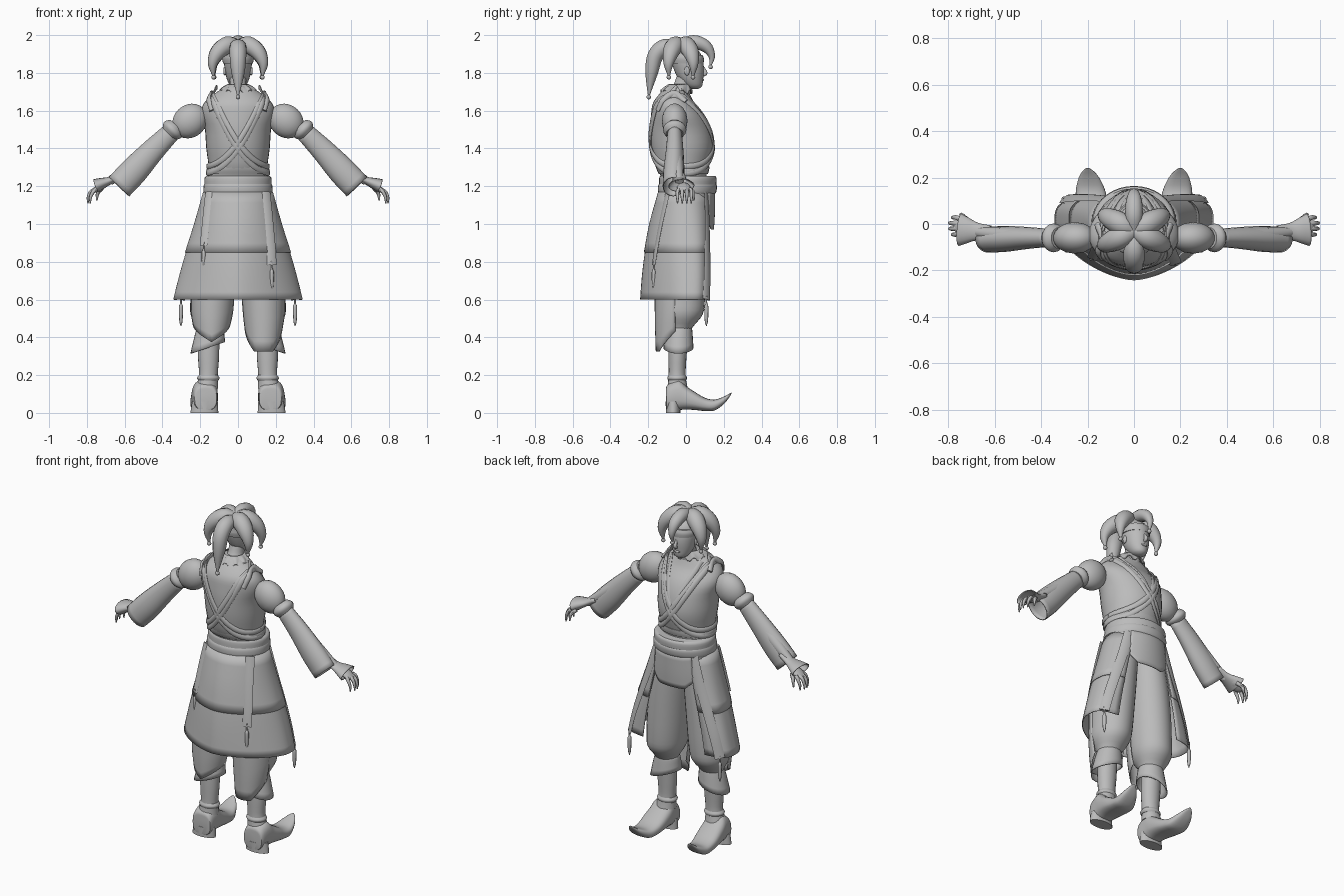
import bpy, bmesh, math
from mathutils import Vector, Matrix

if "Cube" in bpy.data.objects:
    bpy.data.objects.remove(bpy.data.objects["Cube"])

grey = bpy.data.materials.new("plain_grey")
grey.use_nodes = True
grey.diffuse_color = (0.5, 0.5, 0.5, 1)
grey.node_tree.nodes["Principled BSDF"].inputs["Base Color"].default_value = (0.5, 0.5, 0.5, 1)


def finish(name, bm, mirror=False, thick=0):
    bmesh.ops.recalc_face_normals(bm, faces=bm.faces)
    me = bpy.data.meshes.new(name)
    bm.to_mesh(me)
    bm.free()
    me.materials.append(grey)
    for p in me.polygons:
        p.use_smooth = True
    me.set_sharp_from_angle(angle=math.radians(45))
    ob = bpy.data.objects.new(name, me)
    bpy.context.collection.objects.link(ob)
    if thick:
        ob.modifiers.new("thickness", 'SOLIDIFY').thickness = thick
    if mirror:
        ob.modifiers.new("mirror", 'MIRROR').use_mirror_merge = False


def smooth_rows(rows, steps):
    """Catmull-Rom interpolation of number tuples."""
    v = [Vector(r) for r in rows]
    v = [v[0] * 2 - v[1]] + v + [v[-1] * 2 - v[-2]]
    out = []
    for i in range(1, len(v) - 2):
        a, b, c, d = v[i - 1:i + 3]
        for s in range(steps):
            t = s / steps
            out.append((b * 2 + (c - a) * t + (a * 2 - b * 5 + c * 4 - d) * t ** 2
                        + (b * 3 - a - c * 3 + d) * t ** 3) * 0.5)
    return out + [v[-2]]


def skin(name, rings, closed=True, cap=True, mirror=False, thick=0):
    bm = bmesh.new()
    vs = [[bm.verts.new(p) for p in ring] for ring in rings]
    n = len(vs[0])
    for a, b in zip(vs, vs[1:]):
        for j in range(n if closed else n - 1):
            k = (j + 1) % n
            bm.faces.new((a[j], a[k], b[k], b[j]))
    if cap:
        bm.faces.new(vs[0])
        bm.faces.new(vs[-1])
    finish(name, bm, mirror, thick)


def wrap(name, rows, arc=(0, 360), n=28, steps=3, hem=None, mirror=False, thick=0):
    """Horizontal ellipses (z, cx, cy, rx, ry), whole or as an open arc."""
    closed = arc[1] - arc[0] == 360
    rows = smooth_rows(rows, steps)
    rings = []
    for i, (z, cx, cy, rx, ry) in enumerate(rows):
        ring = []
        for j in range(n if closed else n + 1):
            a = math.radians(arc[0] + (arc[1] - arc[0]) * j / n)
            dz = hem(j / n) * i / (len(rows) - 1) if hem else 0
            ring.append((cx + rx * math.cos(a), cy + ry * math.sin(a), z + dz))
        rings.append(ring)
    skin(name, rings, closed, not thick, mirror, thick)


def tube(name, pts, side=(0, 1, 0), flat=1, n=12, steps=4, mirror=False, thick=0):
    """Tapered tube along (x, y, z, radius); flat scales it along side."""
    pts = smooth_rows(pts, steps)
    rings = []
    for i, p in enumerate(pts):
        c = p.to_3d()
        t = (pts[min(i + 1, len(pts) - 1)] - pts[max(i - 1, 0)]).to_3d().normalized()
        s = Vector(side(c) if callable(side) else side)
        u = (s - t * s.dot(t)).normalized()
        v = t.cross(u)
        r = max(p[3], 0.001)
        rings.append([c + u * r * flat * math.cos(a) + v * r * math.sin(a)
                      for a in (math.tau * j / n for j in range(n))])
    skin(name, rings, True, not thick, mirror, thick)


def ball(name, c, r, turn=0, mirror=False):
    bm = bmesh.new()
    m = Matrix.Translation(c) @ Matrix.Rotation(turn, 4, 'Y') @ Matrix.Diagonal((*r, 1))
    bmesh.ops.create_uvsphere(bm, u_segments=18, v_segments=12, radius=1, matrix=m)
    finish(name, bm, mirror)


# Head, face and neck
wrap("head", [(1.715, 0, .05, .015, .015), (1.73, 0, .04, .04, .045), (1.77, 0, .025, .06, .066),
              (1.82, 0, .015, .07, .08), (1.87, 0, .005, .074, .083), (1.92, 0, -.005, .06, .07),
              (1.95, 0, -.01, .02, .02)])
tube("nose", [(0, .088, 1.835, .005), (0, .103, 1.8, .011), (0, .088, 1.787, .008)], side=(1, 0, 0))
ball("mouth", (0, .088, 1.763), (.02, .008, .007))
ball("ears", (.07, .005, 1.81), (.008, .014, .024), mirror=True)
wrap("neck", [(1.78, 0, 0, .045, .05), (1.73, 0, -.02, .045, .05), (1.67, 0, -.05, .07, .07)])
wrap("neck_frill", [(1.74, 0, -.035, .055, .058), (1.722, 0, -.045, .085, .072),
                    (1.705, 0, -.05, .1, .085)], n=40, thick=.005,
     hem=lambda f: -.015 if round(f * 40) % 4 < 2 else .005)

# Hat with six drooping tails and bells
wrap("hat_band", [(1.895, 0, 0, .08, .088), (1.875, 0, .003, .084, .092), (1.85, 0, .005, .079, .088)])
wrap("hat_cap", [(1.965, 0, -.03, .02, .02), (1.95, 0, -.025, .06, .06), (1.88, 0, -.005, .08, .088)])
side_tail = [(0, 1.945, .03), (.06, 1.948, .046), (.117, 1.91, .042), (.148, 1.85, .026), (.143, 1.785, .006)]
front_tail = [(0, 1.945, .03), (.07, 1.964, .036), (.135, 1.94, .032), (.166, 1.89, .018), (.16, 1.84, .006)]
back_tail = [(0, 1.93, .03), (.08, 1.938, .042), (.132, 1.89, .042), (.152, 1.8, .033), (.167, 1.68, .005)]
for name, deg, shape, both in (("hat_tail_front_side", 28, side_tail, True),
                               ("hat_tail_rear_side", -25, side_tail, True),
                               ("hat_tail_face", 90, front_tail, False),
                               ("hat_tail_rear", -90, back_tail, False)):
    d = Vector((math.cos(math.radians(deg)), math.sin(math.radians(deg)), 0))
    path = [(d.x * r, d.y * r - .03, z, w) for r, z, w in shape]
    tube(name, path, side=(-d.y, d.x, 0), flat=1.05, mirror=both)
    ball(name + "_bell", Vector(path[-1][:3]) - Vector((0, 0, .008)), (.012,) * 3, mirror=both)

# Torso and vest
torso = [(1.73, 0, -.05, .06, .055), (1.69, 0, -.06, .125, .08), (1.64, 0, -.065, .18, .11),
         (1.58, 0, -.045, .195, .14), (1.5, 0, -.03, .175, .16), (1.4, 0, -.02, .168, .163),
         (1.3, 0, -.02, .155, .14), (1.24, 0, -.012, .16, .118), (1.1, 0, -.012, .165, .12)]
wrap("torso", torso, n=36)
wrap("vest_hem", [(1.305, 0, -.018, .158, .143), (1.285, 0, -.016, .168, .138), (1.265, 0, -.014, .168, .13)])


def torso_at(z):
    for a, b in zip(torso, torso[1:]):
        if a[0] >= z >= b[0]:
            return Vector(a).lerp(Vector(b), (a[0] - z) / (a[0] - b[0]))
    return Vector(torso[-1])


def outward(c):
    row = torso_at(c.z)
    return ((c.x - row[1]) / row[3] ** 2, (c.y - row[2]) / row[4] ** 2, .3)


# Crossed double straps looping from shoulder to opposite hip
for label, drop in (("upper", .012), ("lower", -.024)):
    loop = []
    for k in range(33):
        a = math.tau * k / 32
        x = 0
        for _ in range(25):
            z = 1.42 - 1.38 * x + 3.7 * x * x + drop
            row = torso_at(z)
            x = x * .5 + .5 * (row[3] + .006) * math.cos(a)
        loop.append((x, row[2] + (row[4] + .006) * math.sin(a), z, .015))
    tube("cross_strap_" + label, loop, side=outward, flat=.4, n=8, steps=2, mirror=True)

# Neckline and armhole edges
lapel = []
for k in range(7):
    z, x = 1.69 - .045 * k, .1 * (1 - k / 6)
    row = torso_at(z)
    lapel.append((x, row[2] + (row[4] + .003) * math.sqrt(1 - (x / row[3]) ** 2), z, .014))
tube("neckline_edge", lapel, side=outward, flat=.35, n=8, mirror=True)
tube("armhole_edge", [(.14, -.15, 1.6, .014), (.155, -.12, 1.66, .016), (.14, -.06, 1.69, .018),
                      (.16, 0, 1.65, .014)], side=outward, flat=.6, n=8, mirror=True)

# Sash and short front apron
wrap("sash", [(1.255, 0, .008, .168, .145), (1.24, 0, .01, .178, .152), (1.19, 0, .008, .178, .15),
              (1.13, 0, .004, .182, .143), (1.12, 0, .004, .17, .13)], n=36)
wrap("sash_fold", [(1.215, 0, .008, .176, .148), (1.2, 0, .008, .182, .156), (1.17, 0, .006, .183, .154),
                   (1.155, 0, .005, .178, .146)], n=36)
wrap("front_apron", [(1.18, 0, .005, .185, .15), (1.08, 0, .01, .2, .143), (1.02, 0, .01, .21, .138)],
     arc=(50, 130), n=16, thick=.006, hem=lambda f: -.05 * min(1, 2.5 * (1 - abs(2 * f - 1))))

# Skirt rows: z, half width, front depth, back depth, front and back squareness
skirt = [(1.17, .18, .13, .143, 2, 2), (1.0, .228, .128, .19, 2.8, 1.8), (.85, .276, .126, .218, 3.5, 1.7),
         (.72, .313, .124, .234, 4, 1.62), (.6, .343, .122, .243, 4, 1.6)]


def skirt_point(row, deg, grow):
    z, rx, front, back, nf, nb = row
    c, s = math.cos(math.radians(deg)), math.sin(math.radians(deg))
    n, ry = (nf, front) if s > 0 else (nb, back)
    r = (abs(c) ** n + abs(s) ** n) ** (-1 / n)
    return Vector(((rx + grow) * r * c, (ry + grow) * r * s, z))


# Skirt in two tiers, open at the front
for name, rows, grow in (("skirt_lower", skirt, 0), ("skirt_upper", skirt[:3], .005)):
    skin(name, [[skirt_point(row, 122 + 296 * j / 60, grow) for j in range(61)]
                for row in smooth_rows(rows, 3)], closed=False, cap=False, thick=.005)


def hanging_strap(name, a0, a1, end, width, mirror=False):
    path = []
    for row in smooth_rows(skirt, 4):
        if row[0] >= end - .02:
            deg = a0 + (a1 - a0) * (1.17 - row[0]) / (1.17 - end)
            path.append((*skirt_point(row, deg, .009), width))
    tube(name, path, side=lambda c: (c.x, c.y * 3, 0), flat=.2, n=8, steps=2, mirror=mirror)
    x, y, z, _ = path[-1]
    tube(name + "_tassel", [(x, y, z + .02, .005), (x, y, z - .02, .005), (x, y, z - .04, .011),
                            (x, y, z - .11, .009), (x, y, z - .14, .002)], n=8, mirror=mirror)


hanging_strap("strap_face_side", 50, 44, .62, .028, mirror=True)
hanging_strap("strap_rear_right", 216, 225, .9, .022)
hanging_strap("strap_rear_left", 321, 309, .78, .026)

# Baggy trousers, knee cuffs and rear cloth flaps
wrap("trouser_legs", [(1.15, .08, -.01, .085, .11), (.95, .11, -.02, .108, .125), (.75, .13, -.028, .115, .132),
                      (.6, .14, -.03, .112, .13), (.52, .147, -.028, .104, .116),
                      (.455, .15, -.032, .07, .068), (.42, .152, -.036, .06, .055)], mirror=True)
wrap("knee_cuffs", [(.455, .15, -.033, .066, .064), (.43, .152, -.036, .076, .07), (.345, .16, -.04, .092, .08)],
     n=24, mirror=True, thick=.006, hem=lambda f: -.03 * math.cos(math.tau * f))
wrap("rear_flap_left", [(.75, .13, -.035, .12, .132), (.55, .137, -.035, .115, .13), (.43, .135, -.035, .1, .125)],
     arc=(190, 350), n=16, thick=.005, hem=lambda f: -.105 * min(1, 1.6 * (1 - abs(2 * f - 1))))
wrap("rear_flap_right", [(.75, -.13, -.035, .12, .132), (.55, -.137, -.035, .115, .13), (.46, -.14, -.035, .1, .122)],
     arc=(190, 350), n=16, thick=.005, hem=lambda f: -.085 * (1 - abs(2 * f - 1)))

# Boots with curled toes
wrap("boot_shafts", [(.42, .155, -.04, .056, .052), (.3, .156, -.045, .056, .048), (.2, .157, -.047, .05, .045),
                     (.13, .165, -.045, .06, .054)], n=20, mirror=True)
wrap("ankle_rings", [(.2, .157, -.047, .05, .045), (.185, .157, -.047, .06, .052), (.17, .157, -.047, .052, .046)],
     n=20, mirror=True)
foot = [(-.106, .17, .07, .05, .05), (-.098, .172, .08, .062, .068), (-.04, .175, .095, .068, .08),
        (0, .177, .08, .071, .062), (.05, .18, .062, .072, .047), (.1, .183, .045, .068, .035),
        (.15, .188, .041, .062, .029), (.2, .194, .066, .044, .02), (.228, .198, .091, .024, .01),
        (.242, .2, .107, .005, .003)]


def boxy(t):
    return math.copysign(abs(t) ** .75, t)


skin("boot_feet", [[(cx + rx * boxy(math.cos(a)), y, cz + rz * boxy(math.sin(a)))
                    for a in (math.tau * j / 24 for j in range(24))]
                   for y, cx, cz, rx, rz in smooth_rows(foot, 3)], mirror=True)
wrap("boot_heels", [(.06, .175, -.068, .068, .04), (0, .178, -.068, .074, .038)], n=20, mirror=True)

# Puffed shoulders, flared sleeves and forearms
ball("shoulder_puffs", (.255, -.06, 1.545), (.1, .068, .086), turn=.75, mirror=True)
tube("sleeve_rings", [(.325, -.06, 1.52, .045), (.34, -.06, 1.505, .06), (.353, -.06, 1.492, .06),
                      (.367, -.06, 1.478, .045)], mirror=True, n=18)
tube("sleeves", [(.35, -.06, 1.49, .05), (.45, -.06, 1.39, .062), (.55, -.064, 1.282, .074),
                 (.63, -.068, 1.197, .074)], flat=.75, n=20, mirror=True, thick=.006)
tube("forearms", [(.4, -.06, 1.45, .038), (.55, -.05, 1.325, .036), (.68, -.035, 1.225, .022)], mirror=True)

# Flared gloves and hands
tube("glove_cuffs", [(.62, -.04, 1.262, .018), (.675, -.033, 1.232, .02), (.72, -.028, 1.215, .03),
                     (.75, -.025, 1.203, .037)], flat=1.9, n=16, mirror=True, thick=.004)
ball("palms", (.735, -.012, 1.192), (.048, .036, .017), turn=.5, mirror=True)
for k, y in enumerate((-.045, -.02, .004, .028)):
    bend = .012 * abs(k - 1.5)
    tube("finger_%d" % (k + 1), [(.75, y * .8, 1.185, .011), (.785 - bend, y, 1.17, .01),
                                 (.799 - bend, y, 1.14, .008), (.8 - bend, y, 1.108, .003)],
         n=8, mirror=True)
tube("thumbs", [(.72, .018, 1.19, .012), (.742, .038, 1.165, .01), (.748, .042, 1.125, .004)], n=8, mirror=True)
